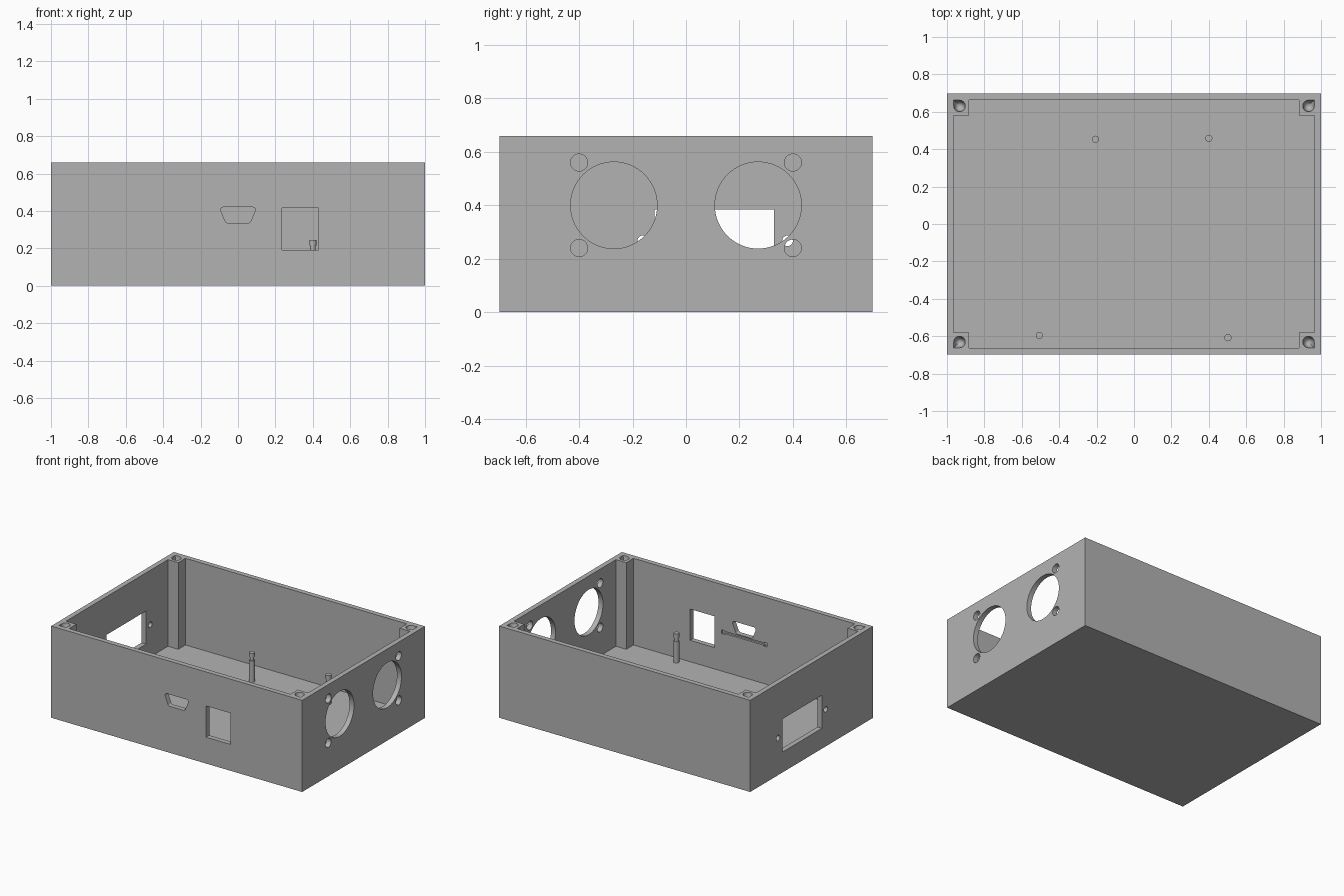
import bpy, bmesh
from math import sin, cos, pi, radians

if "Cube" in bpy.data.objects:
    bpy.data.objects.remove(bpy.data.objects["Cube"])

grey = bpy.data.materials.new("plain grey")
grey.use_nodes = True
GREY = (0.45, 0.45, 0.45, 1)
grey.diffuse_color = GREY
grey.node_tree.nodes["Principled BSDF"].inputs["Base Color"].default_value = GREY

HX, HY, HZ, WALL = 1.0, 0.698, 0.66, 0.036
IX, IY, POST = HX - WALL, HY - WALL, 0.082
AXES = {"x": lambda u, v, w: (w, u, v),
        "y": lambda u, v, w: (u, w, v),
        "z": lambda u, v, w: (u, v, w)}


def prism(name, pts, axis, lo, hi, apex=None):
    """Extrude a closed profile along an axis, or taper it down to an apex."""
    bm = bmesh.new()
    place = AXES[axis]
    top = [bm.verts.new(place(u, v, hi)) for u, v in pts]
    bm.faces.new(top)
    n = len(pts)
    if apex:
        tip = bm.verts.new(place(*apex, lo))
        for i in range(n):
            bm.faces.new((top[i], top[(i + 1) % n], tip))
    else:
        low = [bm.verts.new(place(u, v, lo)) for u, v in pts]
        bm.faces.new(low[::-1])
        for i in range(n):
            bm.faces.new((top[i], top[(i + 1) % n], low[(i + 1) % n], low[i]))
    bmesh.ops.recalc_face_normals(bm, faces=bm.faces)
    mesh = bpy.data.meshes.new(name)
    bm.to_mesh(mesh)
    bm.free()
    mesh.materials.append(grey)
    ob = bpy.data.objects.new(name, mesh)
    bpy.context.collection.objects.link(ob)
    return ob


def rect(u0, u1, v0, v1):
    return [(u0, v0), (u1, v0), (u1, v1), (u0, v1)]


def circle(u, v, r, n=48):
    return [(u + r * cos(2 * pi * i / n), v + r * sin(2 * pi * i / n)) for i in range(n)]


def select_only(ob):
    bpy.ops.object.select_all(action="DESELECT")
    ob.select_set(True)
    bpy.context.view_layer.objects.active = ob


def cut(target, cutter):
    mod = target.modifiers.new("cut", "BOOLEAN")
    mod.operation, mod.solver, mod.object = "DIFFERENCE", "EXACT", cutter
    select_only(target)
    bpy.ops.object.modifier_apply(modifier=mod.name)
    bpy.data.objects.remove(cutter)


# Open box whose cavity leaves a square post in each corner
case = prism("case", rect(-HX, HX, -HY, HY), "z", 0, HZ)
px, py = IX - POST, IY - POST
quarter = [(IX, py), (px, py), (px, IY)]
cavity = (quarter + [(-x, y) for x, y in quarter[::-1]]
          + [(-x, -y) for x, y in quarter] + [(x, -y) for x, y in quarter[::-1]])
cut(case, prism("cavity", cavity, "z", WALL, HZ + 0.1))

# Tapered screw holes in the posts, squared off towards the outer corner
R = 0.031
for sx in (-1, 1):
    for sy in (-1, 1):
        cx, cy = IX - R, IY - R
        arc = [(cx + R * cos(radians(a)), cy + R * sin(radians(a))) for a in range(90, 361, 15)]
        pts = [(sx * x, sy * y) for x, y in arc + [(IX, IY)]]
        cut(case, prism("screw_hole", pts, "z", HZ - 0.25, HZ + 0.001, (sx * cx, sy * cy)))

# Two fan openings with their screw holes in the right-hand side wall
for s in (-1, 1):
    cut(case, prism("fan_hole", circle(s * 0.27, 0.4, 0.162, 64), "x", IX - 0.02, HX + 0.1))
    for z in (0.24, 0.56):
        cut(case, prism("fan_screw", circle(s * 0.4, z, 0.032, 32), "x", IX - 0.02, HX + 0.1))

# Power inlet opening and its screw holes in the opposite wall
cut(case, prism("inlet_hole", rect(-0.118, 0.33, 0.147, 0.385), "x", -HX - 0.1, -IX + 0.02))
for y in (-0.162, 0.38):
    cut(case, prism("inlet_screw", circle(y, 0.267, 0.02, 24), "x", -HX - 0.1, -IX + 0.02))

# Front openings: a square port and a rounded trapezoid port
cut(case, prism("square_port", rect(0.235, 0.43, 0.19, 0.415), "y", -HY - 0.1, -IY + 0.02))
half = [(0.056, 0.335), (0.067, 0.342), (0.092, 0.402), (0.09, 0.414), (0.08, 0.42)]
trapezoid = half + [(-x, z) for x, z in half[::-1]]
cut(case, prism("trapezoid_port", trapezoid, "y", -HY - 0.1, -IY + 0.02))

# Shallow slot under the trapezoid port on the inside, with deeper ends
cut(case, prism("slot", rect(-0.165, 0.165, 0.312, 0.328), "y", -IY - 0.015, -IY + 0.02))
for s in (-1, 1):
    cut(case, prism("slot_end", rect(s * 0.17 - 0.012, s * 0.17 + 0.012, 0.305, 0.333),
                    "y", -IY - 0.015, -IY + 0.02))

# Circuit board pins: body, narrow neck and cap
for i, (x, y) in enumerate([(-0.206, 0.453), (0.4, 0.458), (-0.506, -0.596), (0.502, -0.608)]):
    for part, r, lo, hi in (("body", 0.019, WALL - 0.005, 0.19),
                            ("neck", 0.014, 0.19, 0.215), ("cap", 0.019, 0.215, 0.245)):
        pin = prism(f"board_pin_{part}_{i + 1}", circle(x, y, r, 24), "z", lo, hi)
        select_only(pin)
        bpy.ops.object.shade_smooth_by_angle(angle=radians(30))

select_only(case)
bpy.ops.object.shade_smooth_by_angle(angle=radians(25))
